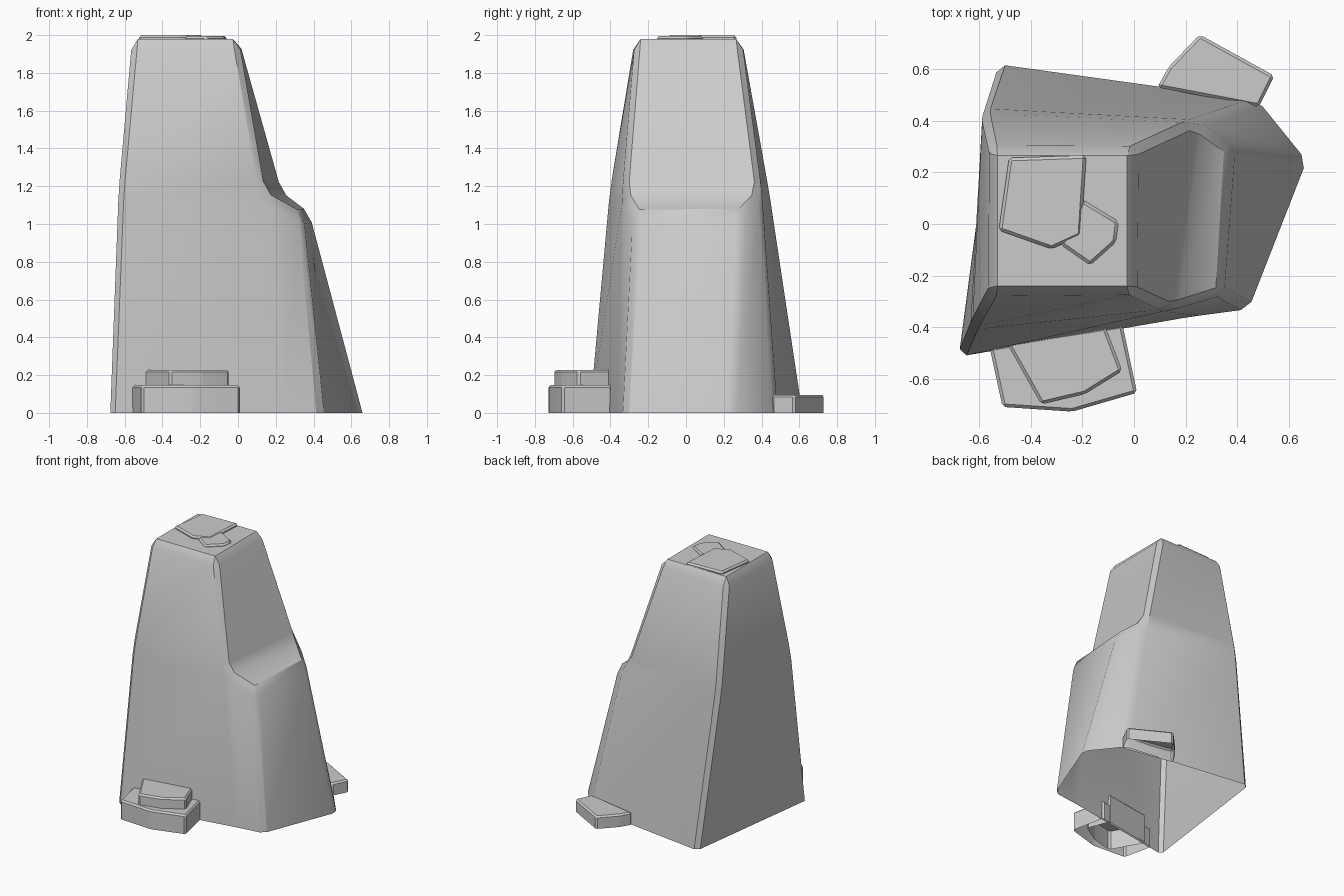
import bpy, bmesh, math

if "Cube" in bpy.data.objects:
    bpy.data.objects.remove(bpy.data.objects["Cube"])


def finish(bm, name):
    mesh = bpy.data.meshes.new(name)
    bm.to_mesh(mesh)
    bm.free()
    obj = bpy.data.objects.new(name, mesh)
    bpy.context.collection.objects.link(obj)
    bpy.ops.object.select_all(action='DESELECT')
    obj.select_set(True)
    bpy.context.view_layer.objects.active = obj
    bpy.ops.object.shade_smooth_by_angle(angle=math.radians(30))
    return obj


def bevel(bm, edges, width):
    bmesh.ops.bevel(bm, geom=edges, offset=width, offset_type='OFFSET',
                    segments=1, profile=0.5, affect='EDGES', clamp_overlap=True)


def slab(name, outline, bottom, top, width=0.012):
    """Open-bottomed stone slab with a thin chamfer; outline counter-clockwise."""
    bm = bmesh.new()
    low = [bm.verts.new((x, y, bottom)) for x, y in outline]
    high = [bm.verts.new((x, y, top)) for x, y in outline]
    n = len(outline)
    for i in range(n):
        j = (i + 1) % n
        bm.faces.new((low[i], low[j], high[j], high[i]))
    bm.faces.new(high)
    bevel(bm, [e for e in bm.edges if not e.is_boundary], width)
    return finish(bm, name)


# Main rock pillar: base ring, shoulder ring, ledge edge and top ring
bm = bmesh.new()
HALF = 0.5  # chamfered at half height, then stretched, so chamfers are taller than wide


def ring(points):
    return [bm.verts.new((x, y, z * HALF)) for x, y, z in points]


a, g, b, c, d, e = ring([(-0.68, -0.515, 0), (0.22, -0.36, 0), (0.445, -0.33, 0),
                         (0.67, 0.245, 0), (0.48, 0.48, 0), (-0.53, 0.62, 0)])
a1, g1, d1, e1 = ring([(-0.633, -0.405, 1.18), (0.14, -0.335, 1.17),
                       (0.235, 0.40, 1.17), (-0.59, 0.44, 1.18)])
b1, c1 = ring([(0.345, -0.27, 1.06), (0.378, 0.295, 1.06)])
a2, g2, d2, e2 = ring([(-0.56, -0.27, 1.98), (0.003, -0.27, 1.98),
                       (0.003, 0.295, 1.98), (-0.56, 0.295, 1.98)])
for f in [(a, g, g1, a1), (g, b, b1, g1), (b, c, c1, b1), (c, d, d1, c1),
          (d, e, e1, d1), (e, a, a1, e1), (g1, b1, c1, d1),
          (a1, g1, g2, a2), (g1, d1, d2, g2), (d1, e1, e2, d2), (e1, a1, a2, e2),
          (a2, g2, d2, e2)]:
    bm.faces.new(f)
bevel(bm, [ed for ed in bm.edges if not ed.is_boundary], 0.03)
bmesh.ops.scale(bm, vec=(1, 1, 1 / HALF), verts=bm.verts)
finish(bm, "rock_pillar")

# Loose slabs around the foot
slab("front_slab_lower", [(-0.56, -0.48), (-0.51, -0.71), (-0.24, -0.728),
                          (0.012, -0.655), (-0.045, -0.39)], 0, 0.147)
slab("front_slab_upper", [(-0.495, -0.46), (-0.36, -0.70), (-0.19, -0.66),
                          (-0.045, -0.57), (-0.11, -0.40)], 0, 0.228)
slab("back_slab", [(0.09, 0.53), (0.485, 0.455), (0.545, 0.575),
                   (0.255, 0.735), (0.135, 0.61)], 0, 0.096)

# Thin slabs on the summit
slab("top_slab_large", [(-0.525, -0.025), (-0.32, -0.097), (-0.205, -0.045),
                        (-0.185, 0.267), (-0.485, 0.257)], 1.92, 2.0)
slab("top_slab_small", [(-0.285, -0.08), (-0.17, -0.16), (-0.07, -0.07),
                        (-0.06, 0.01), (-0.20, 0.095)], 1.92, 1.995)
